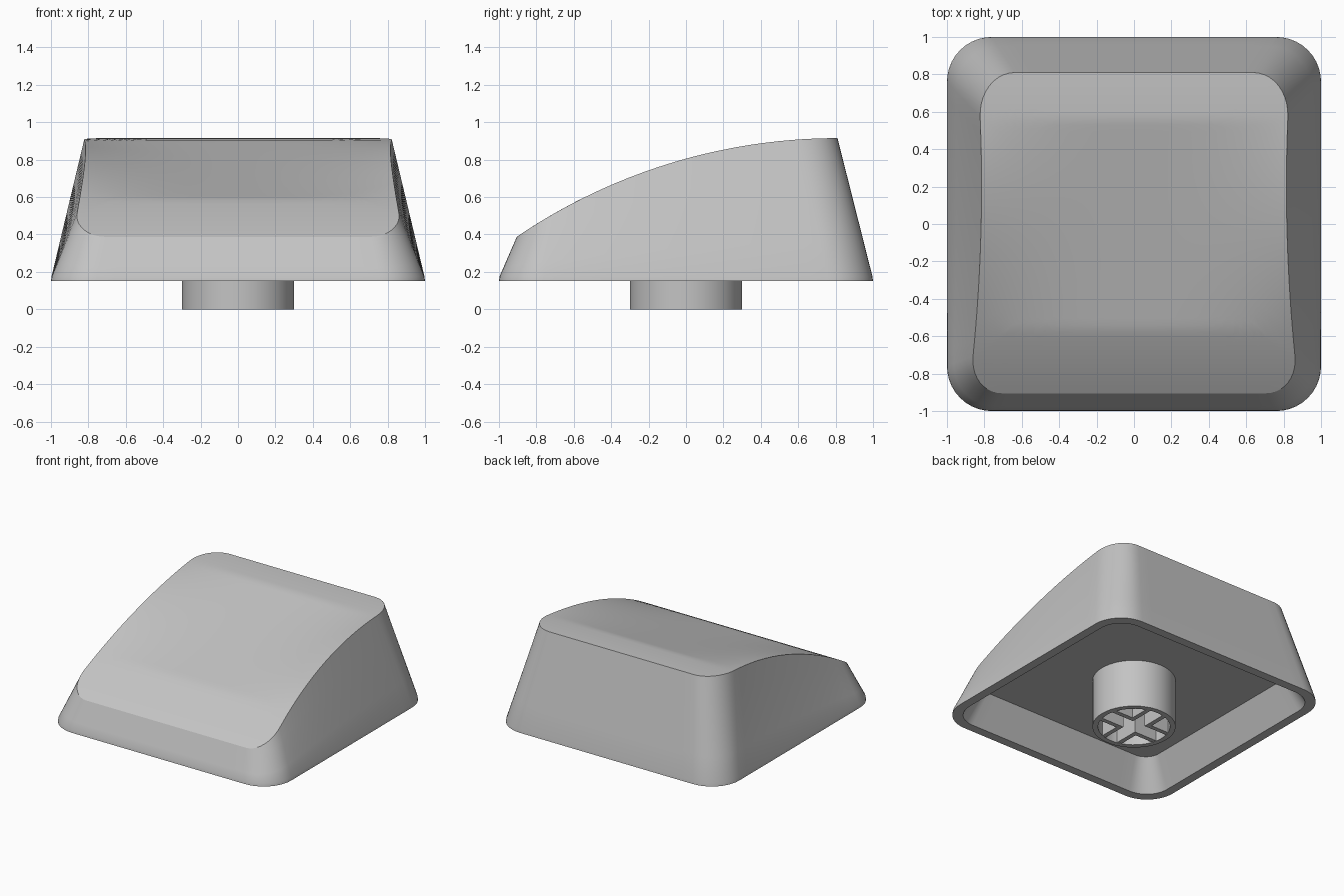
import bpy, bmesh
from math import sin, cos, pi, sqrt, radians

cube = bpy.data.objects.get("Cube")
if cube:
    bpy.data.objects.remove(cube, do_unlink=True)

grey = bpy.data.materials.new("light grey plastic")
grey.use_nodes = True
grey.diffuse_color = (0.55, 0.55, 0.55, 1)
grey.node_tree.nodes["Principled BSDF"].inputs["Base Color"].default_value = grey.diffuse_color


def finish(name, bm, angle=25):
    bmesh.ops.recalc_face_normals(bm, faces=bm.faces)
    mesh = bpy.data.meshes.new(name)
    bm.to_mesh(mesh)
    bm.free()
    mesh.materials.append(grey)
    obj = bpy.data.objects.new(name, mesh)
    bpy.context.collection.objects.link(obj)
    bpy.ops.object.select_all(action='DESELECT')
    obj.select_set(True)
    bpy.context.view_layer.objects.active = obj
    bpy.ops.object.shade_smooth_by_angle(angle=radians(angle))
    return obj


def outline(half_x, front, back, r_front, r_back, arc=10, side=16):
    """Counter-clockwise rounded rectangle with evenly divided sides."""
    corners = [(half_x - r_back, back - r_back, r_back, 0),
               (r_back - half_x, back - r_back, r_back, 1),
               (r_front - half_x, front + r_front, r_front, 2),
               (half_x - r_front, front + r_front, r_front, 3)]
    arcs = [[(cx + r * cos((q + i / arc) * pi / 2), cy + r * sin((q + i / arc) * pi / 2))
             for i in range(arc + 1)] for cx, cy, r, q in corners]
    points = []
    for i, a in enumerate(arcs):
        points += a
        (x0, y0), (x1, y1) = a[-1], arcs[(i + 1) % 4][0]
        points += [(x0 + (x1 - x0) * k / side, y0 + (y1 - y0) * k / side)
                   for k in range(1, side)]
    return points


def skin(bm, loops):
    """Join closed loops of equal length with quads; return the vertex rings."""
    rings = [[bm.verts.new(p) for p in loop] for loop in loops]
    for a, b in zip(rings, rings[1:]):
        for i in range(len(a)):
            j = (i + 1) % len(a)
            bm.faces.new((a[i], a[j], b[j], b[i]))
    return rings


# Top surface: a sloping arc with a shallow flat-bottomed dish
RIM, FRONT, BACK, HEIGHT, RADIUS = 0.15, -0.905, 0.81, 0.915, 3.05
DISH = 0.56


def half_width(y):
    return 0.815 + 0.045 * ((0.2 - y) / 0.9) ** 2


def arc_z(y):
    return HEIGHT - RADIUS + sqrt(RADIUS ** 2 - (BACK - y) ** 2)


def top_z(x, y):
    z = arc_z(y)
    if abs(y) < DISH:
        t = (y + DISH) / (2 * DISH)
        chord = arc_z(-DISH) * (1 - t) + arc_z(DISH) * t
        z -= (z - chord) * max(0, 1 - abs(x / half_width(y)) ** 2.5)
    return z


# Shell: cavity ceiling, inner wall, rim, outer wall and top in one skin
base = outline(1, -1, 1, 0.24, 0.24)
top = [(x * half_width(y), y) for x, y in outline(1, FRONT, BACK, 0.2, 0.24)]
crown = [(x, y, arc_z(y)) for x, y in top]


def flat(points, z):
    return [(x, y, z) for x, y in points]


loops = [flat(outline(0.81, -0.81, 0.81, 0.12, 0.12), 0.38),
         flat(outline(0.93, -0.93, 0.93, 0.19, 0.19), RIM),
         flat(base, RIM),
         flat([(x * 0.997, y * 0.997) for x, y in base], RIM + 0.025)]
lower = loops[-1]
for k in range(1, 5):
    t = k / 4
    loops.append([tuple(a + (b - a) * t for a, b in zip(p, q)) for p, q in zip(lower, crown)])
STEPS, MID = 24, -0.03
for k in range(1, STEPS):
    s = 1 - k / STEPS
    ring = [(x * s, MID + (y - MID) * s) for x, y in top]
    loops.append([(x, y, top_z(x, y)) for x, y in ring])

bm = bmesh.new()
rings = skin(bm, loops)
bm.faces.new(rings[0])
centre = bm.verts.new((0, MID, top_z(0, MID)))
last = rings[-1]
for i, v in enumerate(last):
    bm.faces.new((v, last[(i + 1) % len(last)], centre))
finish("keycap_shell", bm)

# Stem: hollow round post hanging from the ceiling
profile = [(0.30, 0.385), (0.30, 0), (0.26, 0), (0.26, 0.25)]
bm = bmesh.new()
rings = skin(bm, [[(r * cos(i * pi / 24), r * sin(i * pi / 24), z) for i in range(48)]
                  for r, z in profile])
bm.faces.new(rings[-1])
finish("stem_post", bm)

# Ribs: an L in each quadrant, leaving a cross-shaped socket
SLOT, THICK, REACH = 0.055, 0.035, 0.262


def box(bm, x0, x1, y0, y1, z0, z1):
    verts = bmesh.ops.create_cube(bm, size=1)["verts"]
    for v in verts:
        v.co = (x1 if v.co.x > 0 else x0, y1 if v.co.y > 0 else y0, z1 if v.co.z > 0 else z0)


bm = bmesh.new()
for sx in (-1, 1):
    for sy in (-1, 1):
        inner, outer = SLOT, SLOT + THICK
        for x0, x1, y0, y1 in ((inner, REACH, inner, outer), (inner, outer, outer, REACH)):
            xs, ys = sorted((sx * x0, sx * x1)), sorted((sy * y0, sy * y1))
            box(bm, *xs, *ys, 0.002, 0.255)
finish("socket_ribs", bm)
